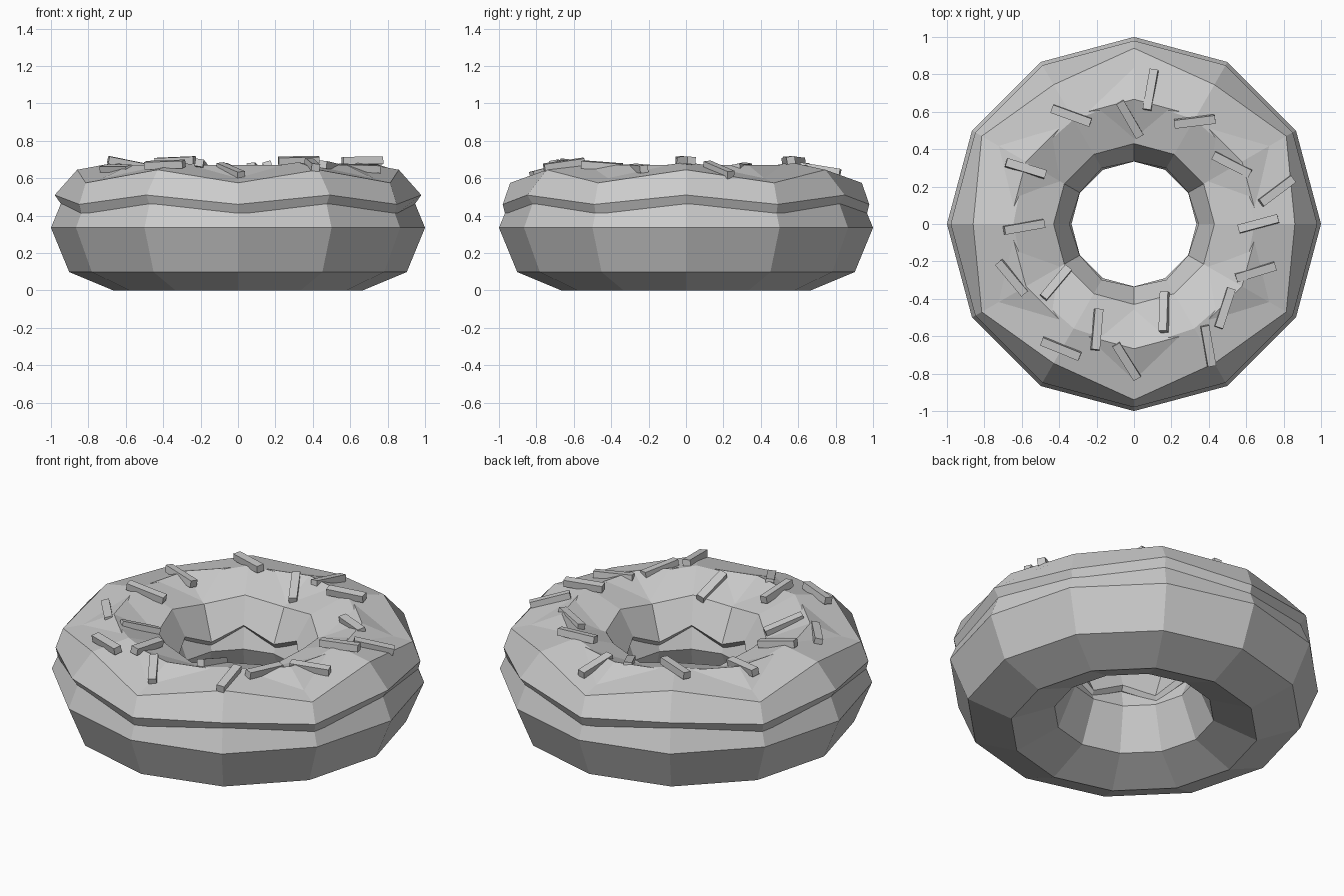
import bpy, bmesh, math
from mathutils import Vector, Matrix
from mathutils.bvhtree import BVHTree

if "Cube" in bpy.data.objects:
    bpy.data.objects.remove(bpy.data.objects["Cube"])

SIDES = 12


def make_object(name, bm):
    bmesh.ops.recalc_face_normals(bm, faces=bm.faces)
    mesh = bpy.data.meshes.new(name)
    bm.to_mesh(mesh)
    obj = bpy.data.objects.new(name, mesh)
    bpy.context.collection.objects.link(obj)
    return obj


def ring_loft(profiles):
    """Sweep closed (radius, z) sections round the axis, alternating them."""
    bm = bmesh.new()
    rows = []
    for i in range(SIDES):
        a = 2 * math.pi * i / SIDES
        rows.append([bm.verts.new((r * math.cos(a), r * math.sin(a), z))
                     for r, z in profiles[i % len(profiles)]])
    n = len(rows[0])
    for i in range(SIDES):
        p, q = rows[i], rows[(i + 1) % SIDES]
        for j in range(n):
            k = (j + 1) % n
            bm.faces.new((p[j], q[j], q[k], p[k]))
    return bm


# Dough: eight-sided section
dough = [(0.667 + 0.333 * math.cos(k * math.pi / 4),
          0.335 + 0.335 * math.sin(k * math.pi / 4)) for k in range(8)]
make_object("dough", ring_loft([dough]))

# Icing: wavy shell, alternating high and low sections
high = [(0.945, 0.46), (0.98, 0.51), (0.86, 0.645), (0.645, 0.685),
        (0.43, 0.61), (0.345, 0.47), (0.375, 0.45)]
low = [(0.965, 0.40), (0.98, 0.46), (0.94, 0.575), (0.667, 0.64),
       (0.43, 0.575), (0.335, 0.39), (0.35, 0.36)]
icing = ring_loft([high, low])
make_object("icing", icing)
tree = BVHTree.FromBMesh(icing)

# Sprinkles: x, y, heading in degrees; laid on the icing surface
sprinkles = [
    (0.09, 0.715, 80), (-0.335, 0.58, -20), (-0.025, 0.565, -60),
    (0.325, 0.55, 7), (0.525, 0.32, -27), (0.76, 0.175, 37),
    (0.665, 0.0, 15), (0.65, -0.255, 17), (0.485, -0.45, 72),
    (0.395, -0.65, -80), (0.165, -0.475, 88), (-0.04, -0.73, -58),
    (-0.2, -0.565, 85), (-0.39, -0.665, -22), (-0.42, -0.32, 50),
    (-0.65, -0.285, -50), (-0.59, -0.015, 10), (-0.58, 0.295, -17)]


def drop(x, y):
    hit, normal, _, _ = tree.ray_cast(Vector((x, y, 2)), Vector((0, 0, -1)))
    return hit, normal if normal.z > 0 else -normal


for i, (x, y, deg) in enumerate(sprinkles):
    a = math.radians(deg)
    dx, dy = 0.1 * math.cos(a), 0.1 * math.sin(a)
    p0, n0 = drop(x - dx, y - dy)
    p1, n1 = drop(x + dx, y + dy)
    mid, n2 = drop(x, y)
    along = (p1 - p0).normalized()
    side = (n0 + n1 + n2).cross(along).normalized()
    up = along.cross(side)
    centre = Vector((x, y, max(mid.z, (p0.z + p1.z) / 2))) + up * 0.012
    rot = Matrix((along, side, up)).transposed().to_4x4()
    bm = bmesh.new()
    bmesh.ops.create_cube(bm, size=1, matrix=Matrix.Translation(centre) @ rot
                          @ Matrix.Diagonal((0.22, 0.045, 0.04, 1)))
    make_object(f"sprinkle_{i + 1}", bm)
icing.free()
